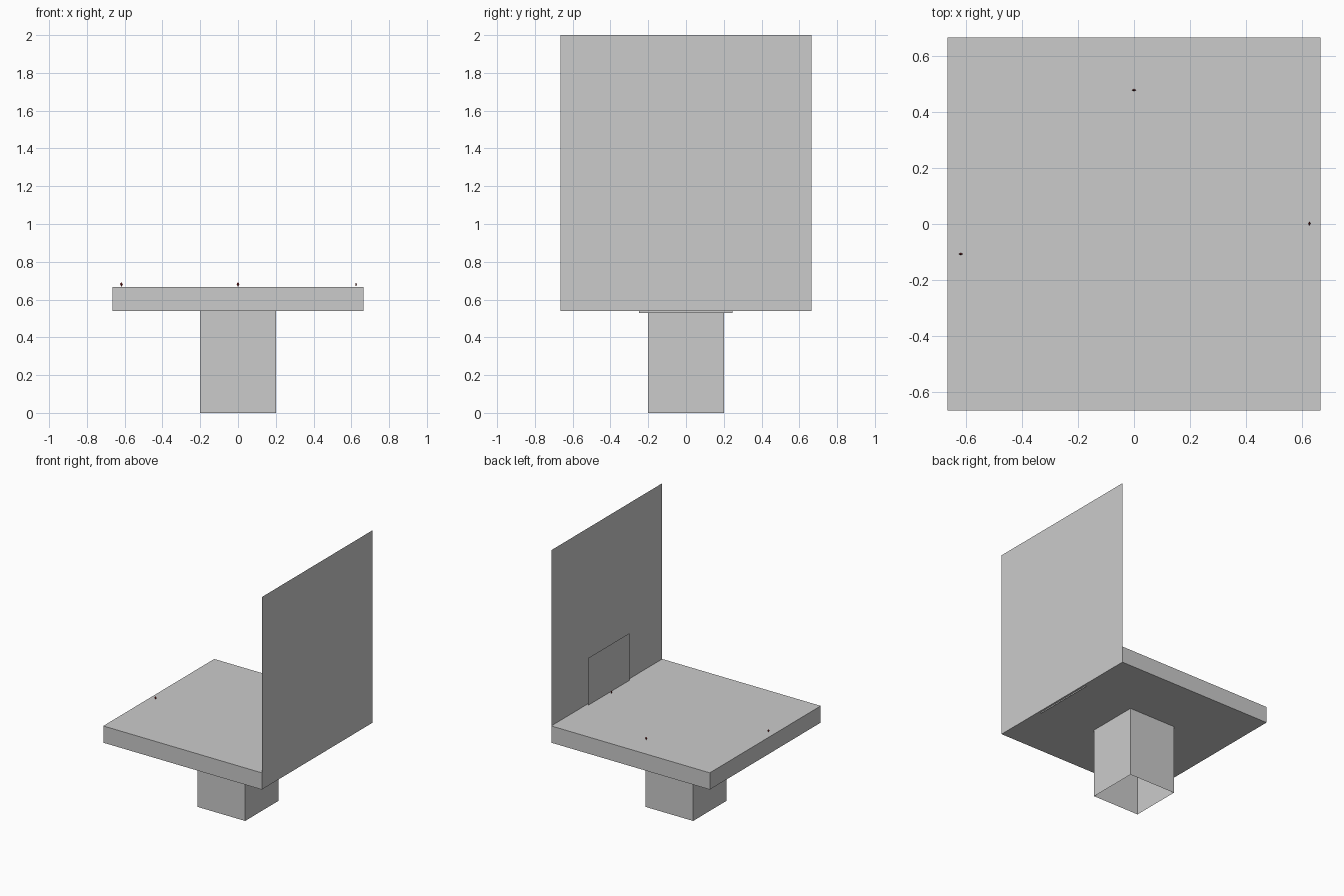
import bpy, bmesh
from mathutils import Matrix

if "Cube" in bpy.data.objects:
    bpy.data.objects.remove(bpy.data.objects["Cube"])

HALF = 0.665
SLAB_Z0, SLAB_Z1 = 0.54, 0.667


def make_object(name, bm):
    mesh = bpy.data.meshes.new(name)
    bm.to_mesh(mesh)
    bm.free()
    obj = bpy.data.objects.new(name, mesh)
    bpy.context.collection.objects.link(obj)
    return obj


def box(name, half, z0, z1, open_ends=False):
    bm = bmesh.new()
    size = Matrix.Diagonal((2 * half, 2 * half, z1 - z0, 1))
    bmesh.ops.create_cube(bm, size=1, matrix=Matrix.Translation((0, 0, (z0 + z1) / 2)) @ size)
    if open_ends:
        ends = [f for f in bm.faces if abs(f.normal.z) > 0.5]
        bmesh.ops.delete(bm, geom=ends, context='FACES_ONLY')
    return make_object(name, bm)


def upright_sheet(name, x, y0, y1, z0, z1):
    bm = bmesh.new()
    corners = [(x, y0, z0), (x, y1, z0), (x, y1, z1), (x, y0, z1)]
    bm.faces.new([bm.verts.new(c) for c in corners])
    return make_object(name, bm)


def marker(name, x, y, rx, ry, mat):
    # Tiny octahedral lozenge standing on the platform
    bm = bmesh.new()
    z0, z1 = SLAB_Z1, 0.691
    zm = (z0 + z1) / 2 + 0.003
    ring = [bm.verts.new((x + a * rx, y + b * ry, zm))
            for a, b in ((1, 0), (0, 1), (-1, 0), (0, -1))]
    top, bottom = bm.verts.new((x, y, z1)), bm.verts.new((x, y, z0))
    for i in range(4):
        a, b = ring[i], ring[(i + 1) % 4]
        bm.faces.new((a, b, top))
        bm.faces.new((b, a, bottom))
    make_object(name, bm).data.materials.append(mat)


# Hollow pedestal, open underneath
box("pedestal", 0.2, 0.0, SLAB_Z0, open_ends=True)

# Platform slab
box("platform", HALF, SLAB_Z0, SLAB_Z1)

# Thin back wall and the smaller panel just in front of it
upright_sheet("back_wall", HALF, -HALF, HALF, SLAB_Z0, 2.0)
upright_sheet("wall_panel", 0.65, -0.249, 0.245, 0.53, 1.025)

# Small red markers
red = bpy.data.materials.new("dark_red")
red.diffuse_color = (0.35, 0.03, 0.03, 1)
red.use_nodes = True
red.node_tree.nodes["Principled BSDF"].inputs["Base Color"].default_value = red.diffuse_color
marker("marker_left", -0.617, -0.107, 0.008, 0.004, red)
marker("marker_rear", 0.0, 0.477, 0.008, 0.004, red)
marker("marker_right", 0.625, 0.001, 0.004, 0.008, red)
